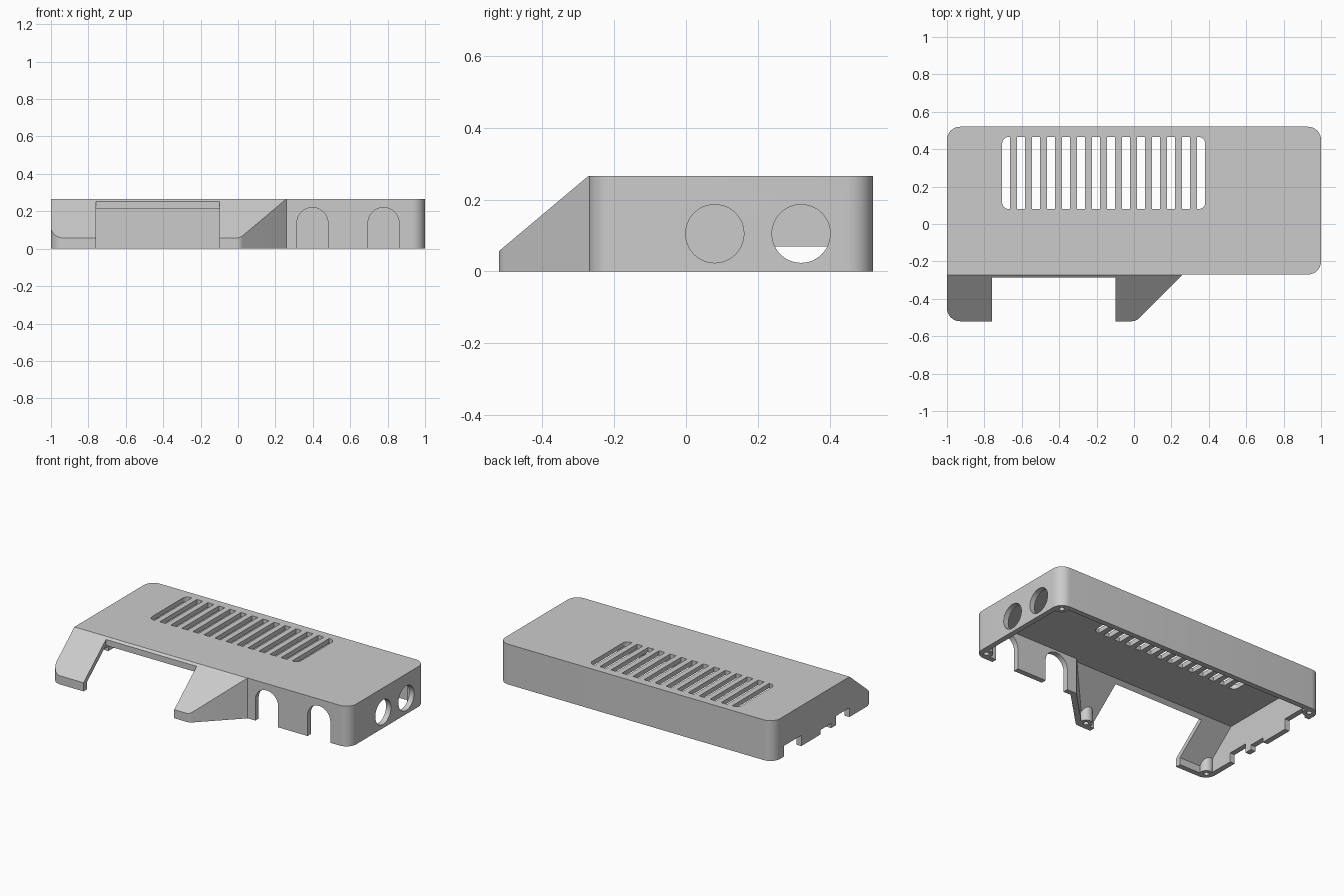
import bpy, bmesh, math
from mathutils import Vector

if "Cube" in bpy.data.objects:
    bpy.data.objects.remove(bpy.data.objects["Cube"], do_unlink=True)

HEIGHT, WALL, ROOF = 0.265, 0.035, 0.03
SLOPE_NORMAL = Vector((0, -0.21, 0.25)).normalized()
SLOPE_TOP = Vector((0, -0.272, HEIGHT))

grey = bpy.data.materials.new("shell grey")
grey.use_nodes = True
grey.diffuse_color = (0.6, 0.6, 0.6, 1)
grey.node_tree.nodes["Principled BSDF"].inputs["Base Color"].default_value = (0.6, 0.6, 0.6, 1)


def rounded(corners, steps=8):
    """Outline from (x, y, radius) corners."""
    out = []
    for i, (x, y, r) in enumerate(corners):
        p = Vector((x, y))
        if r == 0:
            out.append(p)
            continue
        d1 = (Vector(corners[i - 1][:2]) - p).normalized()
        d2 = (Vector(corners[(i + 1) % len(corners)][:2]) - p).normalized()
        half = d1.angle(d2) / 2
        centre = p + (d1 + d2).normalized() * r / math.sin(half)
        a = (p + d1 * r / math.tan(half) - centre).normalized()
        b = (p + d2 * r / math.tan(half) - centre).normalized()
        out += [centre + a.slerp(b, k / steps).normalized() * r for k in range(steps + 1)]
    return out


def rect(x0, x1, y0, y1, radii=(0, 0, 0, 0)):
    spots = ((x0, y0), (x1, y0), (x1, y1), (x0, y1))
    return rounded([(x, y, r) for (x, y), r in zip(spots, radii)], 12)


def circle(x, y, r, n=40):
    return [Vector((x + r * math.cos(math.tau * k / n), y + r * math.sin(math.tau * k / n)))
            for k in range(n)]


def prism(target, outline, lo, hi, axis="z", slope_inset=None):
    """Extrude an outline along an axis, optionally trimmed by the sloped front."""
    place = {"x": lambda p, h: (h, p.x, p.y), "y": lambda p, h: (p.x, h, p.y),
             "z": lambda p, h: (p.x, p.y, h)}[axis]
    bm = bmesh.new()
    low = [bm.verts.new(place(p, lo)) for p in outline]
    high = [bm.verts.new(place(p, hi)) for p in outline]
    bm.faces.new(low[::-1])
    bm.faces.new(high)
    for i in range(len(low)):
        bm.faces.new((low[i - 1], low[i], high[i], high[i - 1]))
    if slope_inset is not None:
        bmesh.ops.bisect_plane(
            bm, geom=bm.verts[:] + bm.edges[:] + bm.faces[:], dist=1e-6,
            plane_co=SLOPE_TOP - SLOPE_NORMAL * slope_inset, plane_no=SLOPE_NORMAL, clear_outer=True)
        bmesh.ops.holes_fill(bm, edges=[e for e in bm.edges if e.is_boundary], sides=0)
    bmesh.ops.recalc_face_normals(bm, faces=bm.faces[:])
    mesh = bpy.data.meshes.new("part")
    bm.to_mesh(mesh)
    bm.free()
    target.from_mesh(mesh)
    bpy.data.meshes.remove(mesh)


def finish(name, bm):
    mesh = bpy.data.meshes.new(name)
    bm.to_mesh(mesh)
    bm.free()
    mesh.materials.append(grey)
    obj = bpy.data.objects.new(name, mesh)
    bpy.context.collection.objects.link(obj)
    return obj


# Outer body and hollow
body, hollow = bmesh.new(), bmesh.new()
prism(body, rounded([(-1, 0.52, 0.07), (1, 0.52, 0.07), (1, -0.27, 0.07), (0.26, -0.27, 0),
                     (0.01, -0.52, 0.05), (-1, -0.52, 0.07)]), 0, HEIGHT, slope_inset=0)
w = WALL
prism(hollow, rounded([(w - 1, 0.52 - w, 0.035), (1 - w, 0.52 - w, 0.035),
                       (1 - w, w - 0.27, 0.035), (0.245, w - 0.27, 0),
                       (-0.005, w - 0.52, 0.02), (w - 1, w - 0.52, 0.035)]),
      -0.05, HEIGHT - ROOF, slope_inset=ROOF)

# Screw posts and their holes
posts, cutters = bmesh.new(), bmesh.new()
for x, y in ((-0.95, 0.47), (0.95, 0.47), (0.95, -0.22), (-0.95, -0.47), (-0.025, -0.47)):
    prism(posts, circle(x, y, 0.04), 0, HEIGHT - 0.01, slope_inset=0.01)
    prism(cutters, circle(x, y, 0.016, 20), -0.05, 0.04)

# Wide front opening
prism(cutters, rect(-0.76, -0.10, -0.8, -0.287), -0.1, 0.5)

# Vent slots, rounded at the outer ends of the row
for i in range(14):
    x = -0.705 + i * 0.0802
    left, right = (0.035 if i == 0 else 0), (0.035 if i == 13 else 0)
    prism(cutters, rect(x, x + 0.043, 0.08, 0.465, (left, right, right, left)), 0.2, 0.3)

# Arched cable cutouts in the front wall
for x in (0.398, 0.778):
    prism(cutters, rect(x - 0.083, x + 0.083, -0.05, 0.22, (0, 0, 0.0825, 0.0825)),
          -0.32, -0.22, "y")

# Round ports in the left end
for y in (0.08, 0.32):
    prism(cutters, circle(y, 0.105, 0.081, 48), 0.9, 1.1, "x")

# Notches along the bottom of the right end
for y0, y1, z in ((0.23, 0.41, 0.07), (-0.08, 0.03, 0.03), (-0.27, -0.13, 0.06)):
    prism(cutters, rect(y0, y1, -0.05, z), -1.1, -0.94, "x")

shell = finish("case_top_shell", body)
helpers = [finish("hollow_cutter", hollow), finish("screw_posts", posts),
           finish("opening_cutters", cutters)]
for helper, op in zip(helpers, ("DIFFERENCE", "UNION", "DIFFERENCE")):
    helper.hide_render = True
    mod = shell.modifiers.new(helper.name, "BOOLEAN")
    mod.operation, mod.solver, mod.object = op, "EXACT", helper

# Bake the booleans and drop the helpers
bpy.context.view_layer.update()
baked = bpy.data.meshes.new_from_object(shell.evaluated_get(bpy.context.evaluated_depsgraph_get()))
shell.modifiers.clear()
shell.data = baked
for helper in helpers:
    bpy.data.objects.remove(helper, do_unlink=True)
baked.materials.clear()
baked.materials.append(grey)
for poly in baked.polygons:
    poly.material_index = 0

bpy.ops.object.select_all(action="DESELECT")
shell.select_set(True)
bpy.context.view_layer.objects.active = shell
bpy.ops.object.shade_smooth_by_angle(angle=math.radians(30))
